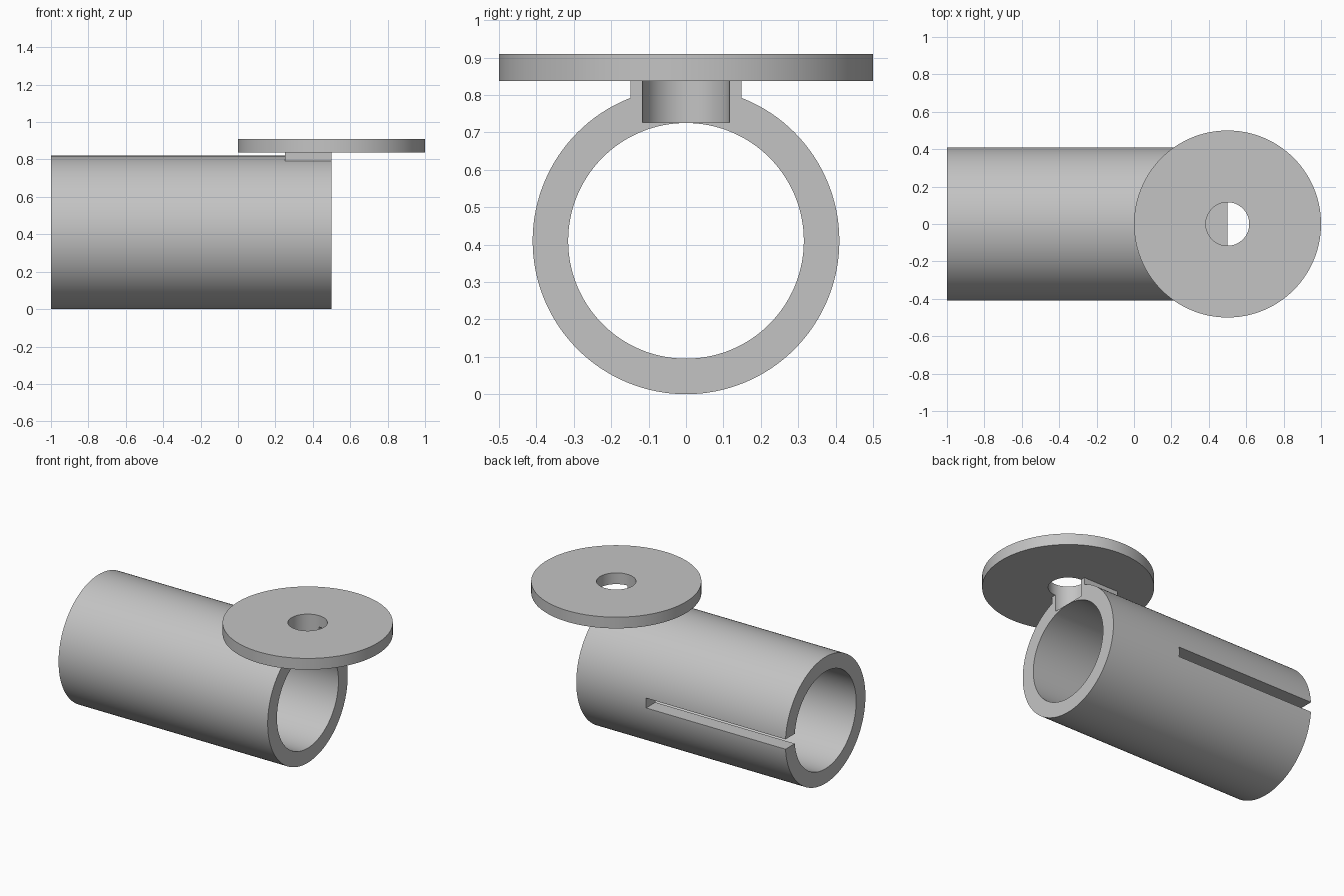
import bpy
import math

if "Cube" in bpy.data.objects:
    bpy.data.objects.remove(bpy.data.objects["Cube"])

grey = bpy.data.materials.new("light grey")
grey.diffuse_color = (0.55, 0.55, 0.55, 1)
grey.use_nodes = True
grey.node_tree.nodes["Principled BSDF"].inputs["Base Color"].default_value = grey.diffuse_color


def finish(name):
    ob = bpy.context.object
    ob.name = name
    ob.data.materials.append(grey)
    return ob


def cylinder(name, radius, depth, loc, along_x=False):
    rot = (0, math.pi / 2, 0) if along_x else (0, 0, 0)
    bpy.ops.mesh.primitive_cylinder_add(vertices=128, radius=radius, depth=depth,
                                        location=loc, rotation=rot)
    return finish(name)


def box(name, x, y, z):
    bpy.ops.mesh.primitive_cube_add(size=1, location=[(a + b) / 2 for a, b in (x, y, z)])
    ob = finish(name)
    ob.scale = [b - a for a, b in (x, y, z)]
    return ob


def combine(target, tool, operation):
    mod = target.modifiers.new(operation, 'BOOLEAN')
    mod.operation = operation
    mod.solver = 'EXACT'
    mod.object = tool
    bpy.context.view_layer.objects.active = target
    bpy.ops.object.modifier_apply(modifier=mod.name)
    bpy.data.objects.remove(tool, do_unlink=True)


R, BORE = 0.41, 0.315

# Horizontal tube with a square boss on top of its open end
tube = cylinder("tube_with_disc", R, 1.5, (-0.25, 0, R), True)
combine(tube, box("boss", (0.25, 0.5), (-0.148, 0.148), (0.75, 0.85)), 'UNION')
combine(tube, cylinder("bore", BORE, 2, (-0.25, 0, R), True), 'DIFFERENCE')

# Lengthwise slot in the back wall, open at the left end
combine(tube, box("slot", (-1.1, 0), (0.2, 0.6), (R - 0.032, R + 0.032)), 'DIFFERENCE')

# Flat disc resting on the boss
combine(tube, cylinder("disc", 0.5, 0.073, (0.5, 0, 0.8735)), 'UNION')

# Round hole through the disc, ending just above the bore
combine(tube, cylinder("hole", 0.116, 0.4, (0.5, 0, 0.927)), 'DIFFERENCE')

tube.select_set(True)
bpy.context.view_layer.objects.active = tube
bpy.ops.object.transform_apply(location=True, rotation=True, scale=True)
bpy.ops.object.shade_smooth_by_angle(angle=math.radians(30))
